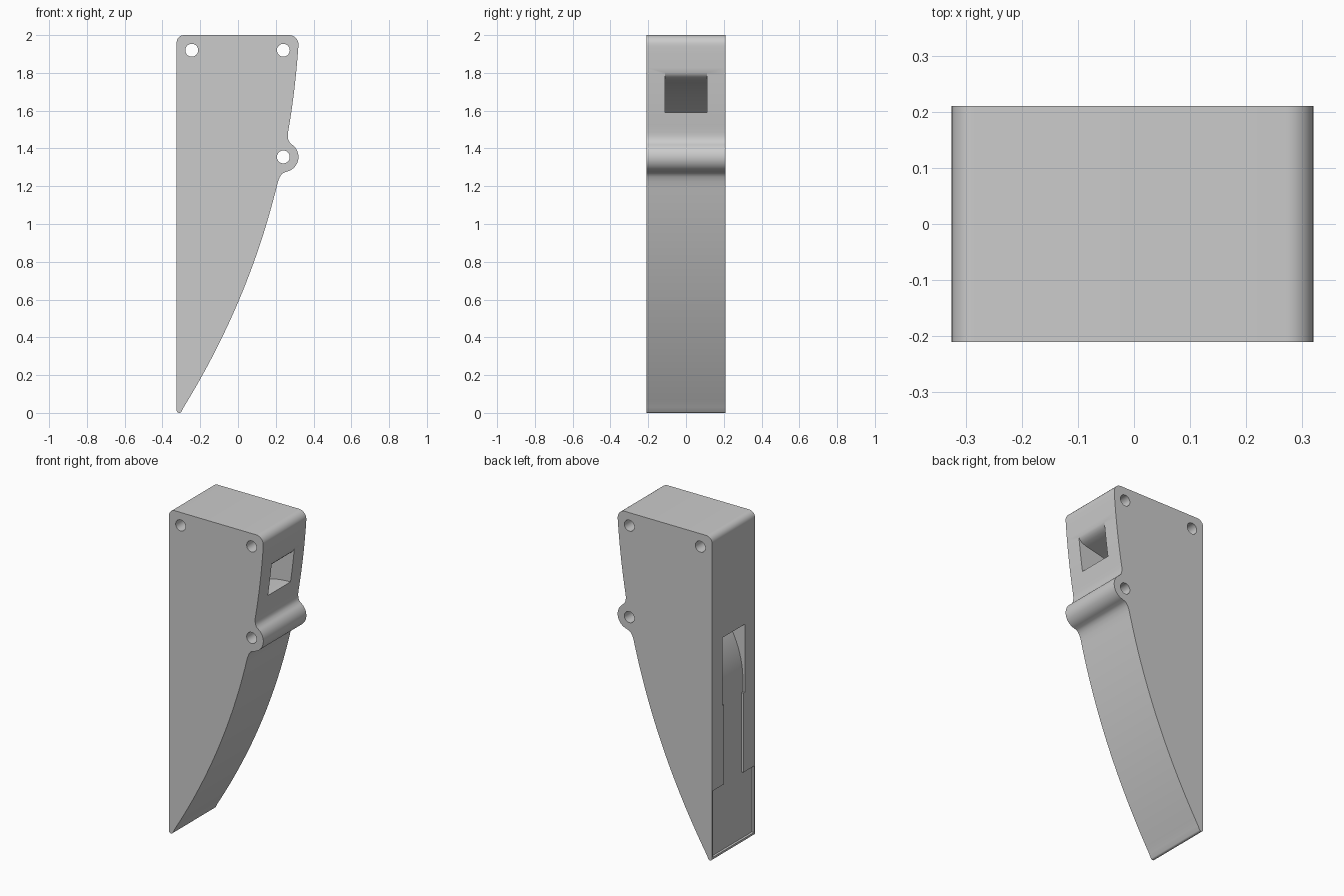
import bpy, bmesh
from math import sin, cos, radians

cube = bpy.data.objects.get("Cube")
if cube:
    bpy.data.objects.remove(cube, do_unlink=True)

grey = bpy.data.materials.new("plain_grey")
grey.use_nodes = True
grey.diffuse_color = (0.6, 0.6, 0.6, 1)
grey.node_tree.nodes["Principled BSDF"].inputs["Base Color"].default_value = grey.diffuse_color


def arc(cx, cz, r, start, end, steps):
    """Points on a circle in the XZ plane, angles in degrees."""
    angles = [radians(start + (end - start) * i / steps) for i in range(steps + 1)]
    return [(cx + r * cos(a), cz + r * sin(a)) for a in angles]


def prism(name, profile, half):
    """Extrude an XZ profile from y = -half to y = half."""
    bm = bmesh.new()
    face = bm.faces.new([bm.verts.new((x, -half, z)) for x, z in profile])
    ext = bmesh.ops.extrude_face_region(bm, geom=[face])["geom"]
    moved = [v for v in ext if isinstance(v, bmesh.types.BMVert)]
    bmesh.ops.translate(bm, verts=moved, vec=(0, 2 * half, 0))
    bmesh.ops.recalc_face_normals(bm, faces=bm.faces)
    mesh = bpy.data.meshes.new(name)
    bm.to_mesh(mesh)
    bm.free()
    mesh.materials.append(grey)
    obj = bpy.data.objects.new(name, mesh)
    bpy.context.collection.objects.link(obj)
    return obj


def box(name, x0, x1, z0, z1, half):
    return prism(name, [(x0, z0), (x1, z0), (x1, z1), (x0, z1)], half)


def edge_x(z):
    """Curved right edge of the body."""
    a, b, c = z - 0.01, z - 0.585, z - 1.22
    return -0.3 + a * (0.522 - b * (0.158 - 0.0134 * c))


def edge(z0, z1, steps):
    heights = [z0 + (z1 - z0) * i / steps for i in range(steps + 1)]
    return [(edge_x(z), z) for z in heights]


# Body outline: tip, curved edge, hinge lug, upper edge, rounded top
outline = arc(-0.311, 0.014, 0.014, 180, 325, 8)
outline += edge(0.03, 1.225, 32)
outline += [(0.222, 1.25), (0.232, 1.265), (0.245, 1.273)]
outline += arc(0.24, 1.355, 0.08, -72, 55, 20)
outline += [(0.273, 1.432), (0.266, 1.447), (0.264, 1.465)]
outline += edge(1.485, 1.94, 12)
outline += arc(0.27, 1.95, 0.05, 10, 90, 8)
outline += arc(-0.285, 1.96, 0.04, 90, 180, 8)
body = prism("body", outline, 0.21)

# Curved channel from the right window down to the left face
channel = [(0.45, 1.59)] + arc(0.288, 0.99, 0.6, 90, 180, 28)
channel += [(-0.312, 0.92), (-0.45, 0.92), (-0.45, 1.34), (-0.325, 1.34)]
channel += [(-0.29, 1.41), (-0.25, 1.472), (-0.2, 1.535), (-0.14, 1.594), (-0.07, 1.645),
            (0, 1.684), (0.08, 1.717), (0.16, 1.741), (0.25, 1.76), (0.275, 1.768),
            (0.292, 1.778), (0.302, 1.789), (0.308, 1.802), (0.45, 1.802)]
cutters = [prism("channel_cutter", channel, 0.11)]

# Shallow strap recess below the channel
cutters.append(box("tongue_recess_cutter", -0.45, -0.3115, 0.4, 0.96, 0.095))
cutters.append(box("plate_recess_cutter", -0.45, -0.311, 0.02, 0.43, 0.2))

# Bolt holes
for i, (x, z) in enumerate([(-0.245, 1.92), (0.24, 1.92), (0.24, 1.355)]):
    cutters.append(prism(f"bolt_hole_cutter_{i}", arc(x, z, 0.034, 0, 352.5, 47), 0.3))

bpy.ops.object.select_all(action="DESELECT")
bpy.context.view_layer.objects.active = body
body.select_set(True)
for cutter in cutters:
    cutter.hide_render = True
    mod = body.modifiers.new("cut", "BOOLEAN")
    mod.operation = "DIFFERENCE"
    mod.solver = "EXACT"
    mod.object = cutter
    bpy.ops.object.modifier_apply(modifier=mod.name)
    bpy.data.objects.remove(cutter, do_unlink=True)

bpy.ops.object.shade_smooth_by_angle(angle=radians(30))
